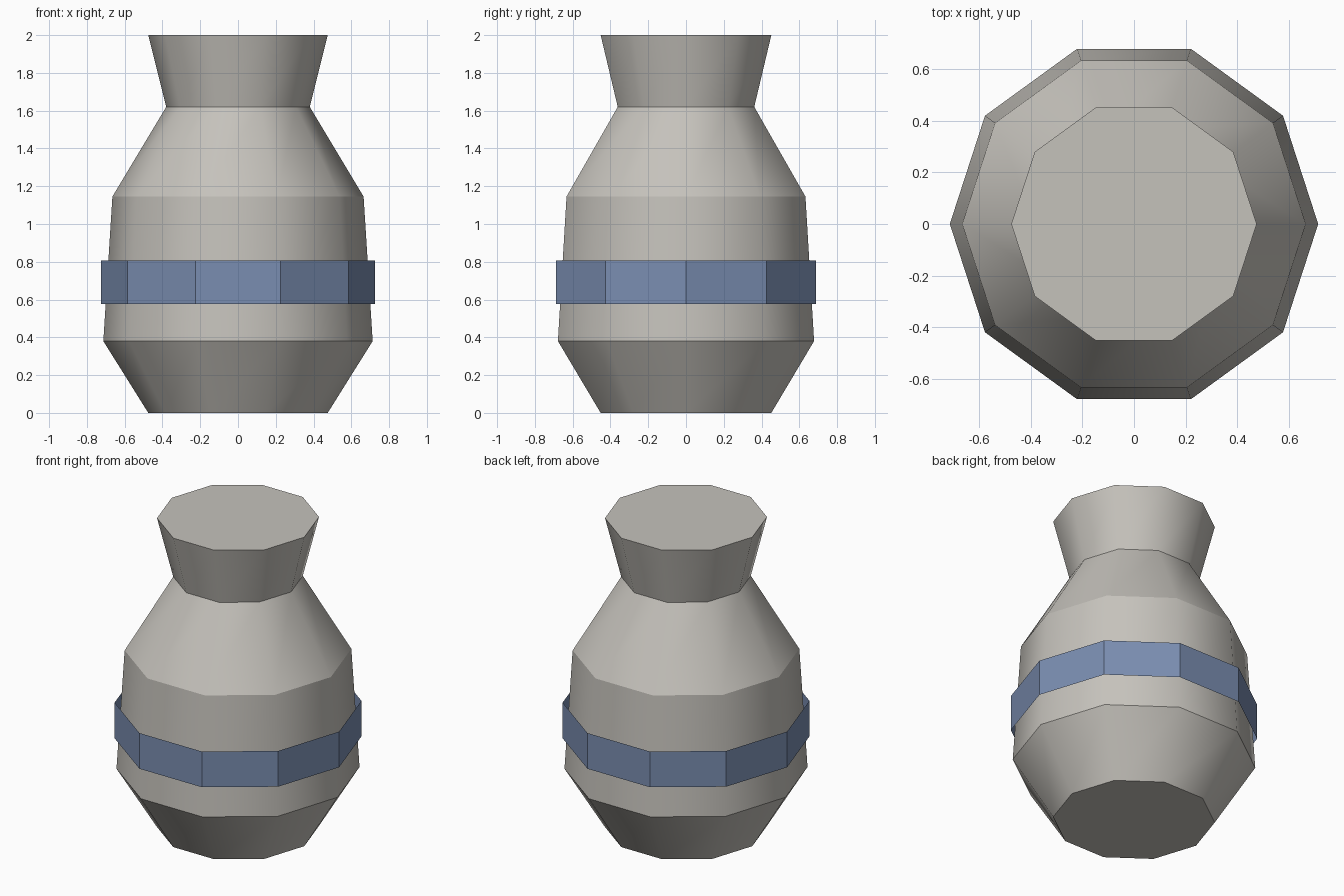
import bpy
import bmesh
from math import cos, sin, tau

cube = bpy.data.objects.get("Cube")
if cube:
    bpy.data.objects.remove(cube, do_unlink=True)

SIDES = 10


def make_material(name, colour):
    mat = bpy.data.materials.new(name)
    mat.use_nodes = True
    mat.diffuse_color = (*colour, 1)
    mat.node_tree.nodes["Principled BSDF"].inputs["Base Color"].default_value = (*colour, 1)
    return mat


def lathe(name, profile, mat, capped, smooth):
    """Spin (radius, height) pairs into a ten-sided shell."""
    bm = bmesh.new()
    rings = [[bm.verts.new((r * cos(tau * i / SIDES), r * sin(tau * i / SIDES), z))
              for i in range(SIDES)] for r, z in profile]
    for low, high in zip(rings, rings[1:]):
        for i in range(SIDES):
            j = (i + 1) % SIDES
            face = bm.faces.new((low[i], low[j], high[j], high[i]))
            face.smooth = smooth
    if capped:
        bm.faces.new(rings[0][::-1])
        bm.faces.new(rings[-1])
    # Horizontal rings stay crisp, upright edges blend
    for edge in bm.edges:
        a, b = edge.verts
        edge.smooth = smooth and abs(a.co.z - b.co.z) > 0.01
    mesh = bpy.data.meshes.new(name)
    bm.to_mesh(mesh)
    bm.free()
    mesh.materials.append(mat)
    obj = bpy.data.objects.new(name, mesh)
    bpy.context.collection.objects.link(obj)
    return obj


clay = make_material("warm_grey_clay", (0.56, 0.54, 0.50))
blue = make_material("dusty_blue", (0.195, 0.27, 0.44))

# Closed jar with tapered foot, shoulder and flared neck
lathe("jar_body", [(0.475, 0), (0.713, 0.38), (0.665, 1.145), (0.38, 1.62), (0.475, 2)],
      clay, capped=True, smooth=True)

# Open, faceted band around the belly
lathe("painted_band", [(0.724, 0.577), (0.724, 0.808)], blue, capped=False, smooth=False)
